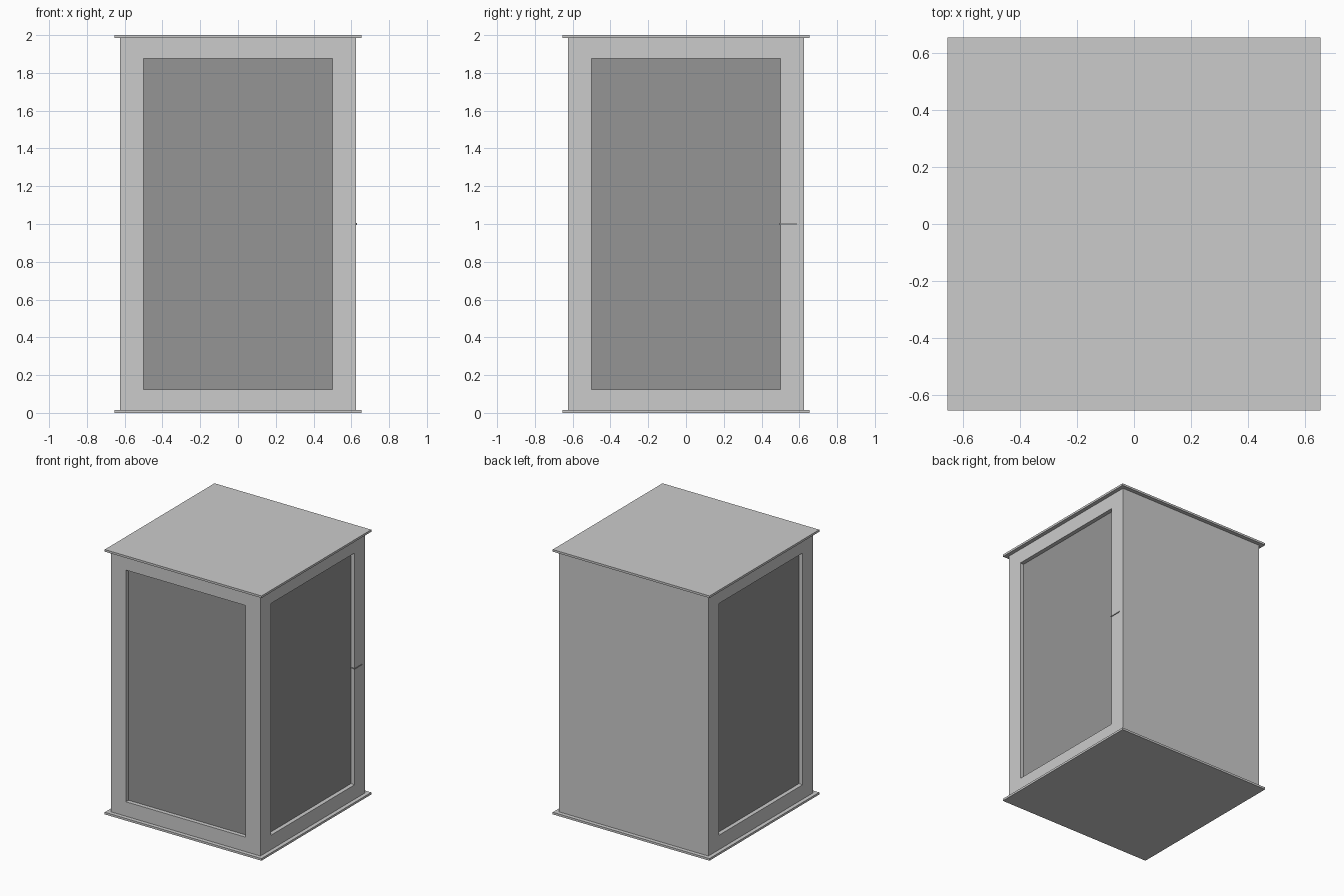
import bpy, bmesh
from mathutils import Vector

if "Cube" in bpy.data.objects:
    bpy.data.objects.remove(bpy.data.objects["Cube"])

HALF = 0.625      # body half width
FRAME = 0.125     # frame width around each window
DEPTH = 0.031     # window recess
PLATE = 0.016     # roof and floor thickness

glass = bpy.data.materials.new("dark_panel")
glass.diffuse_color = (0.3, 0.3, 0.3, 1)
glass.use_nodes = True
glass.node_tree.nodes["Principled BSDF"].inputs["Base Color"].default_value = glass.diffuse_color


def finish(name, bm, mat=None):
    me = bpy.data.meshes.new(name)
    bm.to_mesh(me)
    bm.free()
    ob = bpy.data.objects.new(name, me)
    bpy.context.collection.objects.link(ob)
    if mat:
        me.materials.append(mat)
    return ob


def box_mesh(lo, hi):
    lo, hi = Vector(lo), Vector(hi)
    bm = bmesh.new()
    bmesh.ops.create_cube(bm, size=1)
    for v in bm.verts:
        v.co = Vector(((lo[i] + hi[i]) / 2 + v.co[i] * (hi[i] - lo[i]) for i in range(3)))
    bm.normal_update()
    return bm


def box(name, lo, hi, mat=None):
    return finish(name, box_mesh(lo, hi), mat)


# cabin body: recessed windows on front, left and right; solid back
bm = box_mesh((-HALF, -HALF, 0), (HALF, HALF, 2))
walls = [f for f in bm.faces if abs(f.normal.z) < 0.5 and f.normal.y < 0.5]
bmesh.ops.inset_individual(bm, faces=walls, thickness=FRAME, use_even_offset=True)
for f in walls:
    shift = f.normal * -(DEPTH + 0.002)
    ring = bmesh.ops.inset_individual(bm, faces=[f], thickness=0)
    bmesh.ops.translate(bm, verts=f.verts[:], vec=shift)
# tuck the ends of the body inside the plates
for v in bm.verts:
    v.co.z = min(max(v.co.z, PLATE / 2), 2 - PLATE / 2)
bmesh.ops.recalc_face_normals(bm, faces=bm.faces[:])
finish("cabin_body", bm)

# dark panes seated in the recesses
w, p, b = HALF - FRAME, HALF - DEPTH, HALF - DEPTH - 0.004
z0, z1 = FRAME, 2 - FRAME
box("front_pane", (-w, -p, z0), (w, -b, z1), glass)
box("right_pane", (b, -w, z0), (p, w, z1), glass)
box("left_pane", (-p, -w, z0), (-b, w, z1), glass)

# overhanging floor and roof plates
R = 0.655
for name, z in (("floor_plate", 0), ("roof_plate", 2 - PLATE)):
    box(name, (-R, -R, z), (R, R, z + PLATE))

# thin latch bar on the right-hand door, crossing reveal and frame
box("door_latch", (b, 0.495, 0.996), (HALF + 0.004, 0.587, 1.004), glass)
